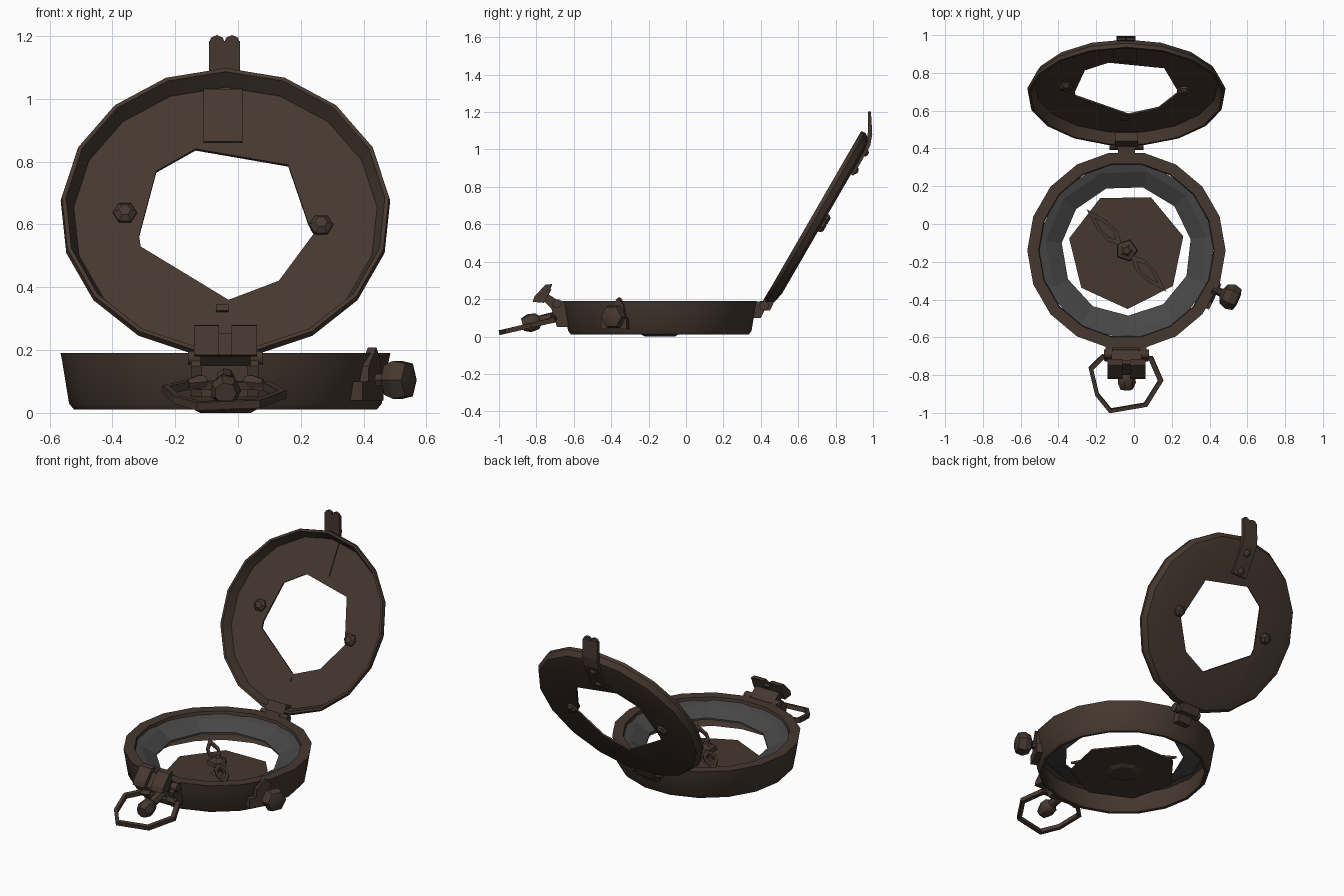
import bpy, bmesh
from math import radians, cos, sin, tau
from mathutils import Matrix, Vector

if "Cube" in bpy.data.objects:
    bpy.data.objects.remove(bpy.data.objects["Cube"])


def material(name, rgb):
    m = bpy.data.materials.new(name)
    m.use_nodes = True
    m.diffuse_color = (*rgb, 1)
    b = m.node_tree.nodes["Principled BSDF"]
    b.inputs["Base Color"].default_value = (*rgb, 1)
    b.inputs["Roughness"].default_value = 0.7
    return m


BROWN = material("dark bronze", (0.060, 0.039, 0.029))
GREY = material("bezel grey", (0.063, 0.062, 0.064))
CX, CY = -0.04, -0.14
I = Matrix.Identity(4)


def smooth_shade(ob, degrees):
    bpy.ops.object.select_all(action="DESELECT")
    ob.select_set(True)
    bpy.context.view_layer.objects.active = ob
    bpy.ops.object.shade_smooth_by_angle(angle=radians(degrees))


def finish(name, bm, mat, frame=I, smooth=None):
    bmesh.ops.recalc_face_normals(bm, faces=bm.faces)
    bm.transform(frame)
    me = bpy.data.meshes.new(name)
    bm.to_mesh(me)
    bm.free()
    me.materials.append(mat)
    ob = bpy.data.objects.new(name, me)
    bpy.context.collection.objects.link(ob)
    if smooth:
        smooth_shade(ob, smooth)
    return ob


def revolve(name, profile, n, mat=BROWN, frame=I, closed=False, smooth=None, turn=0.0):
    """Sweep (radius, height) points round local z; open profiles get caps."""
    bm = bmesh.new()
    rings = [[bm.verts.new((r * cos(tau * (i + turn) / n), r * sin(tau * (i + turn) / n), z))
              for i in range(n)] for r, z in profile]
    pairs = list(zip(rings, rings[1:]))
    if closed:
        pairs.append((rings[-1], rings[0]))
    else:
        bm.faces.new(rings[0])
        bm.faces.new(rings[-1])
    for a, b in pairs:
        for i in range(n):
            j = (i + 1) % n
            bm.faces.new((a[i], a[j], b[j], b[i]))
    return finish(name, bm, mat, frame, smooth)


def prism(name, pts, lo, hi, frame=I, mat=BROWN):
    """Extrude a flat outline along local z."""
    bm = bmesh.new()
    a = [bm.verts.new((*p, lo)) for p in pts]
    b = [bm.verts.new((*p, hi)) for p in pts]
    bm.faces.new(a)
    bm.faces.new(b)
    for i in range(len(pts)):
        j = (i + 1) % len(pts)
        bm.faces.new((a[i], a[j], b[j], b[i]))
    return finish(name, bm, mat, frame)


def band(name, pts, inset, thick, frame=I):
    """Flat closed loop: outline minus a copy shrunk towards its centre."""
    c = sum((Vector(p) for p in pts), Vector((0, 0))) / len(pts)
    bm = bmesh.new()
    rows = []
    for k, z in ((1, 0), (inset, 0), (inset, thick), (1, thick)):
        rows.append([bm.verts.new((*(c + (Vector(p) - c) * k), z)) for p in pts])
    for a, b in zip(rows, rows[1:] + rows[:1]):
        for i in range(len(pts)):
            j = (i + 1) % len(pts)
            bm.faces.new((a[i], a[j], b[j], b[i]))
    return finish(name, bm, BROWN, frame)


def rect(x0, y0, x1, y1):
    return [(x0, y0), (x1, y0), (x1, y1), (x0, y1)]


def aimed(start, direction):
    q = Vector(direction).to_track_quat("Z", "Y")
    return Matrix.Translation(start) @ q.to_matrix().to_4x4()


# Frame whose local (x, y, z) is world (y, z, x), for side outlines
SIDE = Matrix(((0, 0, 1, 0), (1, 0, 0, 0), (0, 1, 0, 0), (0, 0, 0, 1)))
MID = Matrix.Translation((CX, CY, 0))

# Thin open case wall, sloping bezel and floating base
revolve("case_wall", [(0.465, 0.012), (0.482, 0.01), (0.498, 0.03), (0.52, 0.165),
                      (0.525, 0.19), (0.465, 0.19), (0.46, 0.165), (0.495, 0.15), (0.482, 0.035)],
        18, frame=MID, closed=True, smooth=35)
revolve("bezel_ring", [(0.475, 0.174), (0.43, 0.163), (0.345, 0.118), (0.345, 0.108), (0.475, 0.155)],
        11, GREY, MID, closed=True, turn=0.3)
revolve("base_plate", [(0.31, 0.012), (0.31, 0.022)], 7, frame=MID, turn=0.27)
revolve("base_boss", [(0.08, 0), (0.105, 0.013)], 8, frame=MID)

# Needle on its pivot
needle = Matrix.Translation((CX, CY, 0.085)) @ Matrix.Rotation(radians(-46), 4, "Z")
for side, name in ((1, "needle_tip"), (-1, "needle_tail")):
    half = [(0.03, 0), (0.10, 0.036), (0.18, 0.036), (0.305, 0)]
    pts = half + [(x, -y) for x, y in half[-2:0:-1]]
    band(name, [(side * x, y) for x, y in pts], 0.58, 0.014, needle)
revolve("needle_pivot", [(0.04, 0.02), (0.02, 0.04), (0.02, 0.08), (0.062, 0.082), (0.055, 0.105),
                         (0.035, 0.11), (0.02, 0.125)], 5, frame=MID)

# Tilted dish-shaped lid with an irregular window in its thin floor
LID = Matrix.Translation((CX, 0.675, 0.645)) @ Matrix.Rotation(radians(60), 4, "X")
lid = revolve("lid", [(0.485, -0.057), (0.51, 0.0), (0.523, 0.0), (0.527, -0.022),
                      (0.508, -0.055), (0.45, -0.068)], 17, frame=LID, turn=0.25)
window = [(-0.22, 0.178), (-0.095, 0.259), (0.20, 0.20), (0.265, -0.018), (0.285, -0.047),
          (0.17, -0.226), (0.01, -0.296), (-0.27, -0.10), (-0.275, -0.06)]
cutter = prism("lid_window_cutter", window, -0.3, 0.3, LID)
cutter.hide_render = True
cut = lid.modifiers.new("window", "BOOLEAN")
cut.operation, cut.object, cut.solver = "DIFFERENCE", cutter, "EXACT"
dg = bpy.context.evaluated_depsgraph_get()
lid.data = bpy.data.meshes.new_from_object(lid.evaluated_get(dg))
lid.modifiers.clear()
bpy.data.objects.remove(cutter)
smooth_shade(lid, 35)

# Lid fittings
for name, x, y in (("lid_stud_right", -0.32, 0.02), ("lid_stud_left", 0.305, -0.025)):
    revolve(name, [(0.02, -0.092), (0.034, -0.08), (0.038, -0.045), (0.02, -0.03)],
            6, frame=LID @ Matrix.Translation((x, y, 0)), smooth=30)
prism("lid_inner_plate", rect(-0.07, 0.282, 0.055, 0.475), -0.058, -0.05, LID)
prism("lid_sight_mark", rect(-0.03, -0.34, 0.01, -0.315), -0.058, -0.05, LID)

# Catch strap behind the lid, ending in a two-lobed lip
prism("catch_strap", [(0.875, 0.87), (0.965, 1.03), (0.972, 1.09), (0.972, 1.185),
                      (0.99, 1.185), (0.996, 1.08), (0.985, 1.02), (0.895, 0.86)],
      -0.093, 0.007, SIDE)
for s in (-1, 1):
    revolve("strap_lobe", [(0.026, -0.008), (0.026, 0.008)], 8,
            frame=aimed((-0.043 + s * 0.024, 0.98, 1.177), (0, 1, 0)))
for y, z in ((0.9, 0.89), (0.955, 0.985)):
    revolve("strap_rivet", [(0.026, 0), (0.022, 0.014), (0.008, 0.022)], 6,
            frame=aimed((-0.043, y, z), (0, 0.87, -0.5)), smooth=50)

# Rear hinge
prism("hinge_case_leaf", [(0.36, 0.10), (0.36, 0.185), (0.41, 0.19), (0.42, 0.14), (0.40, 0.10)],
      -0.085, 0.005, SIDE)
prism("hinge_lid_leaf", [(0.405, 0.18), (0.44, 0.24), (0.485, 0.215), (0.45, 0.14), (0.415, 0.14)],
      -0.10, 0.02, SIDE)
revolve("hinge_pin", [(0.026, -0.09), (0.026, 0.09)], 8,
        frame=aimed((CX, 0.418, 0.165), (1, 0, 0)), smooth=50)

# Front latch bracket and flared tab
for x in (-0.15, 0.03):
    prism("latch_cheek", [(-0.63, 0.05), (-0.63, 0.185), (-0.69, 0.195), (-0.72, 0.15), (-0.69, 0.05)],
          x, x + 0.035, SIDE)
prism("latch_back", rect(-0.67, 0.05, -0.63, 0.17), -0.14, 0.06, SIDE)
revolve("latch_pin", [(0.025, -0.12), (0.025, 0.12)], 6,
        frame=aimed((CX, -0.69, 0.175), (1, 0, 0)), smooth=65)
prism("latch_arm", [(-0.68, 0.15), (-0.68, 0.19), (-0.75, 0.235), (-0.78, 0.21), (-0.72, 0.15)],
      -0.12, 0.04, SIDE)
flare = [(-0.82, 0.185), (-0.81, 0.215), (-0.75, 0.278), (-0.715, 0.28), (-0.735, 0.225), (-0.76, 0.18)]
for lo, hi in ((-0.14, -0.06), (-0.02, 0.06)):
    prism("latch_tab", flare, lo, hi, SIDE)
prism("latch_tab_web", [(-0.80, 0.185), (-0.74, 0.255), (-0.72, 0.25), (-0.76, 0.18)],
      -0.06, -0.02, SIDE)

# Thumb loop and the knob it hangs from
slope = Matrix.Translation((0, -0.66, 0.085)) @ Matrix.Rotation(radians(13), 4, "X")
band("thumb_loop", [(-0.17, -0.03), (-0.24, -0.10), (-0.205, -0.25), (-0.13, -0.345), (0.07, -0.31),
                    (0.155, -0.17), (0.10, -0.04)], 0.87, 0.026, slope)
revolve("loop_knob", [(0.03, 0), (0.028, 0.13), (0.045, 0.145), (0.05, 0.19), (0.035, 0.225)], 7,
        frame=aimed((CX, -0.655, 0.115), (0, -0.21, -0.05)), smooth=40)
for s in (-1, 1):
    revolve("loop_lug", [(0.02, 0), (0.026, 0.025), (0.015, 0.06)], 6,
            frame=aimed((CX + s * 0.06, -0.70, 0.1), (s, -0.2, -0.1)), smooth=40)

# Side winding knob with its mount and pointed guard
out = Vector((cos(radians(-24)), sin(radians(-24)), 0))
root = Vector((CX, CY, 0.105))
revolve("side_knob", [(0.035, 0), (0.022, 0.03), (0.022, 0.05), (0.055, 0.065), (0.07, 0.10),
                      (0.06, 0.14), (0.03, 0.15)], 6, frame=aimed(root + out * 0.5, out), smooth=30)
mount = Matrix.Translation((CX, CY, 0)) @ Matrix.Rotation(radians(-26), 4, "Z")
prism("side_knob_mount", rect(0.47, -0.09, 0.53, 0.06), 0.04, 0.10, mount)
prism("side_knob_guard", [(-0.05, 0.09), (-0.045, 0.15), (0.01, 0.208), (0.04, 0.17), (0.05, 0.09)],
      0.50, 0.53, mount @ SIDE)
